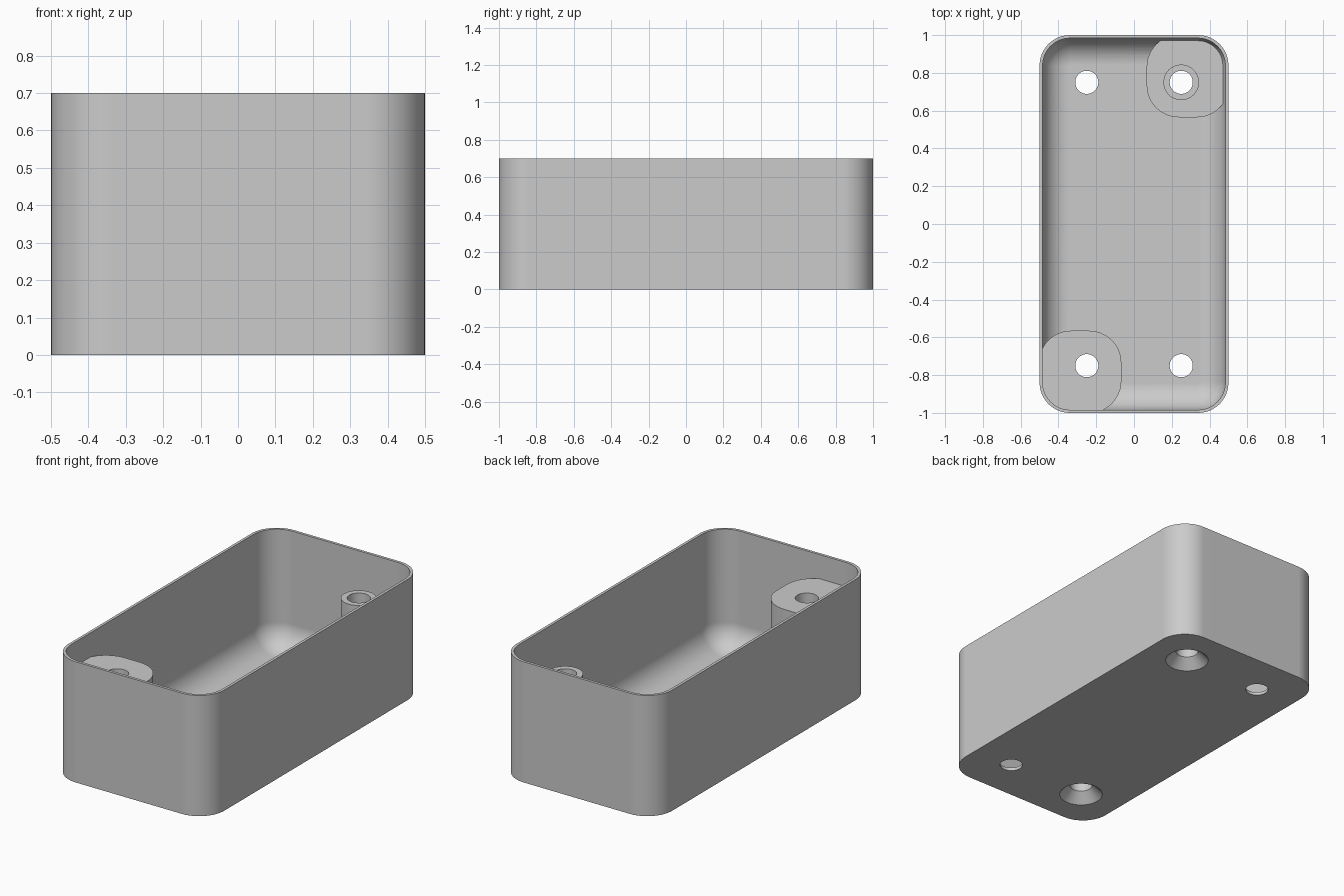
import bpy
import bmesh
import math

if "Cube" in bpy.data.objects:
    bpy.data.objects.remove(bpy.data.objects["Cube"], do_unlink=True)

HEIGHT, WALL, FLOOR = 0.7, 0.016, 0.018
CORNER, FILLET = 0.16, 0.142
BOSS_TOP, PAD_TOP = 0.56, 0.1
HOLE, SINK, TUBE = 0.061, 0.117, 0.094


def rounded_ring(bm, hx, hy, r, z, centre, steps=12):
    """Rounded rectangle of vertices; a circle when hx = hy = r."""
    verts = []
    for k, (sx, sy) in enumerate(((1, 1), (-1, 1), (-1, -1), (1, -1))):
        for i in range(steps + 1):
            a = (k + i / steps) * math.pi / 2
            verts.append(bm.verts.new((centre[0] + sx * (hx - r) + r * math.cos(a),
                                       centre[1] + sy * (hy - r) + r * math.sin(a), z)))
    return verts


def loft(name, sections, centre=(0, 0)):
    """Closed solid through a stack of (hx, hy, radius, z) sections."""
    bm = bmesh.new()
    rings = [rounded_ring(bm, *s, centre) for s in sections]
    n = len(rings[0])
    for low, high in zip(rings, rings[1:]):
        for i in range(n):
            j = (i + 1) % n
            bm.faces.new((low[i], low[j], high[j], high[i]))
    bm.faces.new(rings[0][::-1])
    bm.faces.new(rings[-1])
    bmesh.ops.remove_doubles(bm, verts=bm.verts, dist=1e-5)
    bmesh.ops.recalc_face_normals(bm, faces=bm.faces)
    mesh = bpy.data.meshes.new(name)
    bm.to_mesh(mesh)
    bm.free()
    obj = bpy.data.objects.new(name, mesh)
    bpy.context.collection.objects.link(obj)
    return obj


def make_active(obj):
    bpy.ops.object.select_all(action='DESELECT')
    obj.select_set(True)
    bpy.context.view_layer.objects.active = obj


def cut(obj, cutter):
    """Subtract the cutter, then discard it."""
    cutter.hide_render = True
    make_active(obj)
    mod = obj.modifiers.new("cut", 'BOOLEAN')
    mod.operation, mod.solver, mod.object = 'DIFFERENCE', 'EXACT', cutter
    bpy.ops.object.modifier_apply(modifier=mod.name)
    bpy.data.objects.remove(cutter, do_unlink=True)


# Outer block with rounded upright corners
body = loft("open_box", [(0.5, 1, CORNER, 0), (0.5, 1, CORNER, HEIGHT)])

# Cavity with a rounded floor edge
inner = CORNER - WALL + 0.002
sections = []
for i in range(13):
    a = math.pi / 2 * (1 - i / 12)
    inset = FILLET * (1 - math.cos(a))
    sections.append((0.5 - WALL - inset, 1 - WALL - inset, inner - inset,
                     FLOOR + FILLET * (1 - math.sin(a))))
sections.append((0.5 - WALL, 1 - WALL, inner, HEIGHT + 0.1))
cavity = loft("cavity", sections)

# Bosses are left standing: a tall block, and a low pad carrying a tube
for name, side, top in (("tall_boss", -1, BOSS_TOP), ("low_pad", 1, PAD_TOP)):
    size = 0.218
    cut(cavity, loft(name, [(size, size, 0.17, -0.1), (size, size, 0.17, top)],
                     (side * 0.285, side * 0.783)))
cut(cavity, loft("tube", [(TUBE, TUBE, TUBE, -0.1), (TUBE, TUBE, TUBE, BOSS_TOP)],
                 (0.25, 0.75)))
cut(body, cavity)

# Screw holes, countersunk from below under the two bosses
for sx in (-1, 1):
    for sy in (-1, 1):
        profile = [(HOLE, -0.05), (HOLE, HEIGHT + 0.05)]
        if sx == sy:
            profile = [(SINK + 0.02, -0.02), (HOLE, SINK - HOLE), (HOLE, HEIGHT + 0.05)]
        cut(body, loft("drill", [(r, r, r, z) for r, z in profile],
                       (sx * 0.25, sy * 0.75)))

# Single grey finish
grey = bpy.data.materials.new("light_grey")
grey.use_nodes = True
colour = (0.6, 0.6, 0.6, 1)
grey.diffuse_color = colour
grey.node_tree.nodes["Principled BSDF"].inputs["Base Color"].default_value = colour
body.data.materials.clear()
body.data.materials.append(grey)

make_active(body)
bpy.ops.object.shade_smooth_by_angle(angle=math.radians(30))
weighted = body.modifiers.new("even_shading", 'WEIGHTED_NORMAL')
weighted.keep_sharp = True
